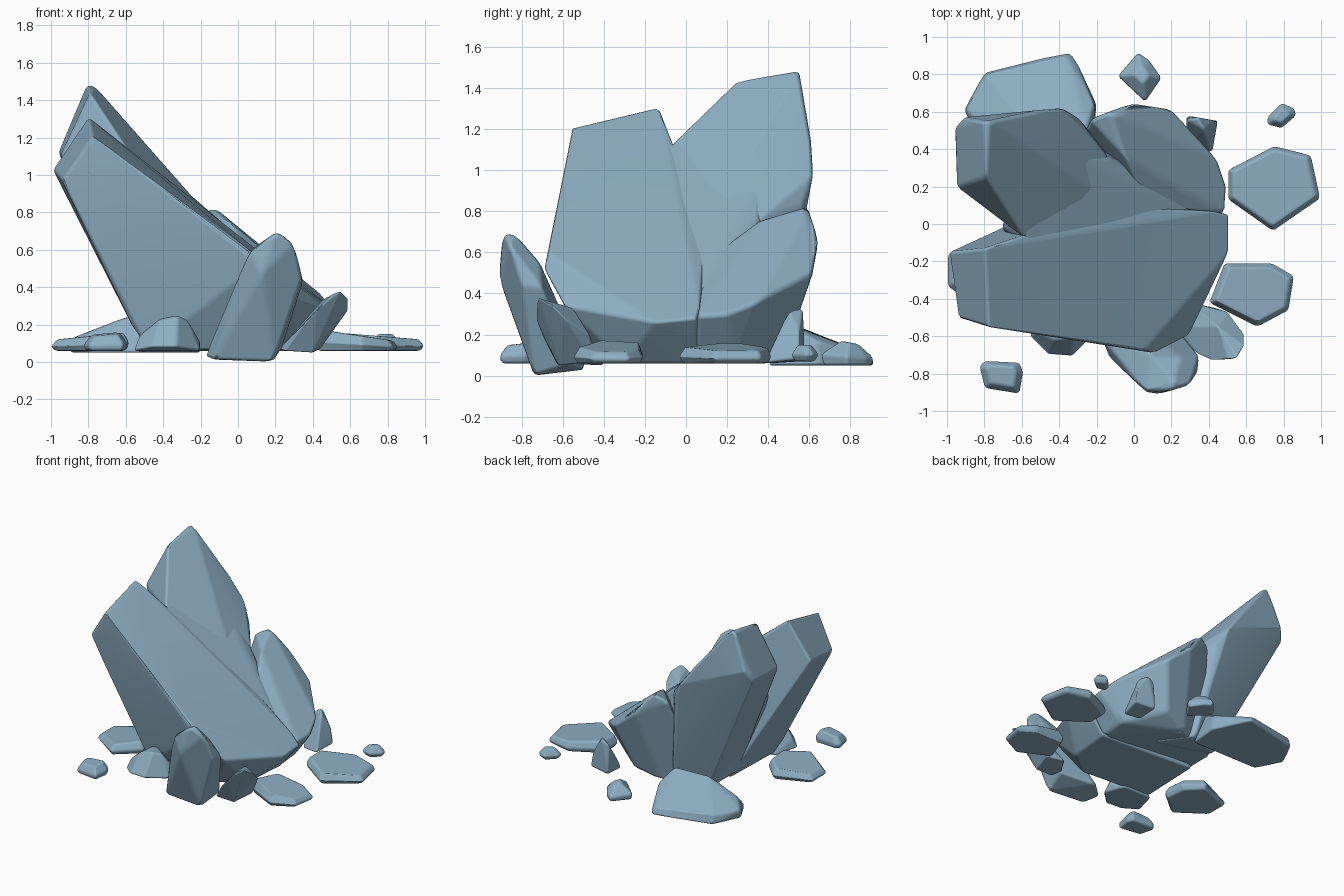
import bpy
import bmesh
from mathutils import Vector

default_cube = bpy.data.objects.get("Cube")
if default_cube:
    bpy.data.objects.remove(default_cube, do_unlink=True)

# One blue-grey stone colour for every rock
STONE_COLOUR = (.27, .43, .55, 1)
stone = bpy.data.materials.new("blue_grey_stone")
stone.use_nodes = True
stone.diffuse_color = STONE_COLOUR
shader = next(node for node in stone.node_tree.nodes if node.type == "BSDF_PRINCIPLED")
shader.inputs["Base Color"].default_value = STONE_COLOUR
shader.inputs["Roughness"].default_value = .8


def chiselled_rock(name, corners, edge_width):
    """Wrap the corners in a convex hull with softly worn edges."""
    bm = bmesh.new()
    for corner in corners:
        bm.verts.new(corner)
    hull = bmesh.ops.convex_hull(bm, input=bm.verts[:])
    loose = {item for item in hull["geom_interior"] + hull["geom_unused"]
             if isinstance(item, bmesh.types.BMVert)}
    bmesh.ops.delete(bm, geom=list(loose), context="VERTS")
    bmesh.ops.dissolve_limit(bm, angle_limit=.12, verts=bm.verts[:], edges=bm.edges[:])
    bmesh.ops.recalc_face_normals(bm, faces=bm.faces[:])
    for face in bm.faces:
        face.smooth = True
    mesh = bpy.data.meshes.new(name)
    bm.to_mesh(mesh)
    bm.free()
    mesh.materials.append(stone)
    rock = bpy.data.objects.new(name, mesh)
    bpy.context.collection.objects.link(rock)
    bevel = rock.modifiers.new("worn_edges", "BEVEL")
    bevel.width = edge_width
    bevel.segments = 2
    bevel.limit_method = "ANGLE"
    bevel.angle_limit = .2
    bevel.harden_normals = True
    return rock


def flat_stone(name, outline, low, high, crown=.75, foot=.9, tilt=(0, 0), edge_width=.015):
    """Stack three rings of one outline: narrow foot, full belly, tilted crown."""
    centre = sum((Vector(point) for point in outline), Vector((0, 0))) / len(outline)
    corners = []
    for scale, height, lean in ((foot, low, 0), (1, low + (high - low) * .4, .4), (crown, high, 1)):
        for point in outline:
            offset = (Vector(point) - centre) * scale
            spot = centre + offset
            corners.append((spot.x, spot.y, height + lean * offset.dot(Vector(tilt))))
    return chiselled_rock(name, corners, edge_width)


# Large leaning boulder, front half
chiselled_rock("front_boulder", [
    # blunt upper end
    (-.99, -.15, 1.03), (-.94, -.5, .97), (-.8, -.13, 1.31), (-.78, -.55, 1.21),
    # sloping top
    (-.58, -.08, 1.13), (-.1, .1, .72), (.05, .1, .6), (.43, .07, .34),
    # front and lower rim
    (-.1, -.62, .69), (.06, -.67, .6), (.11, -.69, .52), (.3, -.59, .34),
    (.51, -.15, .26), (.51, .05, .28),
    # underside
    (-.57, -.4, .2), (-.48, -.42, .07), (-.45, .1, .06), (.1, -.45, .06),
    (.3, -.3, .06), (.33, .05, .06),
], .03)

# Large leaning boulder, tall back half
chiselled_rock("back_boulder", [
    # blunt upper end
    (-.95, .2, 1.1), (-.96, .52, 1.12), (-.91, .57, 1.2),
    (-.79, .25, 1.44), (-.81, .55, 1.48), (-.77, .55, 1.48),
    # sloping top
    (-.68, .08, 1.23), (-.58, -.08, 1.12), (-.1, .1, .72), (-.14, .36, .76),
    # rear edge
    (-.5, .61, 1.14), (-.38, .62, .98), (-.3, .57, .84),
    # underside
    (-.5, 0, .18), (-.45, .36, .07), (-.2, .45, .08), (0, .2, .07),
], .03)

# Solid middle that fills the valley between the two halves
chiselled_rock("boulder_core", [
    # sloping top
    (-.58, -.1, 1.13), (-.62, .08, 1.17), (-.3, -.35, .9), (-.42, .4, 1.04),
    (-.14, .36, .77), (.1, .12, .57), (.1, -.3, .56), (.42, .03, .31),
    # underside
    (-.72, -.02, .75), (-.5, -.2, .1), (-.47, .3, .08), (-.1, .45, .08),
    (.3, .2, .07), (.3, -.2, .07),
], .03)

# Lower shoulder boulder at the back left
chiselled_rock("shoulder_boulder", [
    # upper ridge
    (-.13, .6, .83), (-.24, .56, .78), (-.05, .36, .76), (.08, .08, .55),
    # outer rim
    (0, .65, .66), (.2, .62, .5), (.45, .35, .36), (.5, .2, .3), (.49, .05, .29),
    # underside
    (.33, .04, .06), (.33, .25, .08), (.1, .5, .15), (-.1, .45, .08), (-.35, .35, .15),
], .025)

# Upright shards leaning outward at the front
chiselled_rock("tall_shard", [
    # foot
    (-.18, -.6, .03), (-.13, -.72, .01), (.19, -.74, 0), (.23, -.55, .06), (-.05, -.48, .03),
    # tip
    (.03, -.87, .48), (.06, -.9, .6), (.13, -.91, .47), (.2, -.89, .69), (.21, -.84, .7),
    (.3, -.86, .64), (.34, -.8, .44), (.35, -.7, .43), (.1, -.71, .53), (.25, -.71, .55),
], .02)
chiselled_rock("short_shard", [
    # foot
    (.22, -.55, .07), (.25, -.63, .06), (.4, -.62, .05), (.44, -.45, .07), (.3, -.42, .07),
    # tip
    (.35, -.7, .2), (.42, -.73, .28), (.5, -.72, .36), (.55, -.72, .38),
    (.59, -.65, .34), (.59, -.59, .28), (.45, -.55, .33), (.5, -.47, .2),
], .018)

# Pointed stones tucked against the boulders
chiselled_rock("front_lump", [
    (-.56, -.6, .06), (-.46, -.7, .08), (-.33, -.71, .08), (-.2, -.58, .06),
    (-.25, -.4, .05), (-.5, -.4, .05), (-.42, -.62, .23), (-.32, -.61, .25),
    (-.27, -.56, .23), (-.4, -.45, .23), (-.53, -.58, .14), (-.2, -.5, .11),
], .015)
chiselled_rock("back_wedge", [
    (.28, .4, .06), (.42, .38, .06), (.45, .55, .08), (.28, .58, .07),
    (.28, .56, .3), (.34, .57, .33), (.38, .5, .32), (.43, .55, .2),
], .015)

# Broad slab lying behind the boulders
chiselled_rock("back_slab", [
    # ground outline
    (-.9, .6, .05), (-.8, .81, .05), (-.4, .91, .05), (-.33, .92, .05),
    (-.2, .64, .05), (-.22, .4, .05), (-.8, .4, .05),
    # raised top
    (-.91, .61, .12), (-.79, .8, .12), (-.36, .9, .1), (-.21, .64, .17),
    (-.55, .5, .26), (-.25, .5, .25), (-.8, .5, .16),
], .018)

# Loose flat stones scattered around the base
flat_stone("left_hexagon_stone",
           [(.5, .29), (.5, .13), (.74, -.04), (1, .14), (.95, .37), (.75, .42)],
           .06, .14, crown=.88, tilt=(-.08, 0))
flat_stone("left_slab",
           [(.4, -.42), (.48, -.21), (.74, -.21), (.86, -.28), (.83, -.46), (.66, -.55)],
           .06, .14, crown=.85, tilt=(-.15, 0))
flat_stone("sheltered_slab",
           [(-1, -.16), (-1, -.33), (-.76, -.5), (-.58, -.35), (-.6, -.17), (-.72, -.05)],
           .06, .14, crown=.85, tilt=(.1, 0))
flat_stone("right_pebble",
           [(-.83, -.76), (-.8, -.88), (-.61, -.91), (-.59, -.79), (-.61, -.74), (-.8, -.73)],
           .06, .15, crown=.65, tilt=(.1, .1))
flat_stone("back_pebble",
           [(.02, .92), (-.09, .79), (.06, .65), (.15, .78), (.08, .88)],
           .05, .16, crown=.35, tilt=(0, -.2))
flat_stone("left_pebble",
           [(.71, .57), (.71, .53), (.79, .51), (.87, .58), (.86, .62), (.79, .65)],
           .07, .15, crown=.5, foot=.7)
